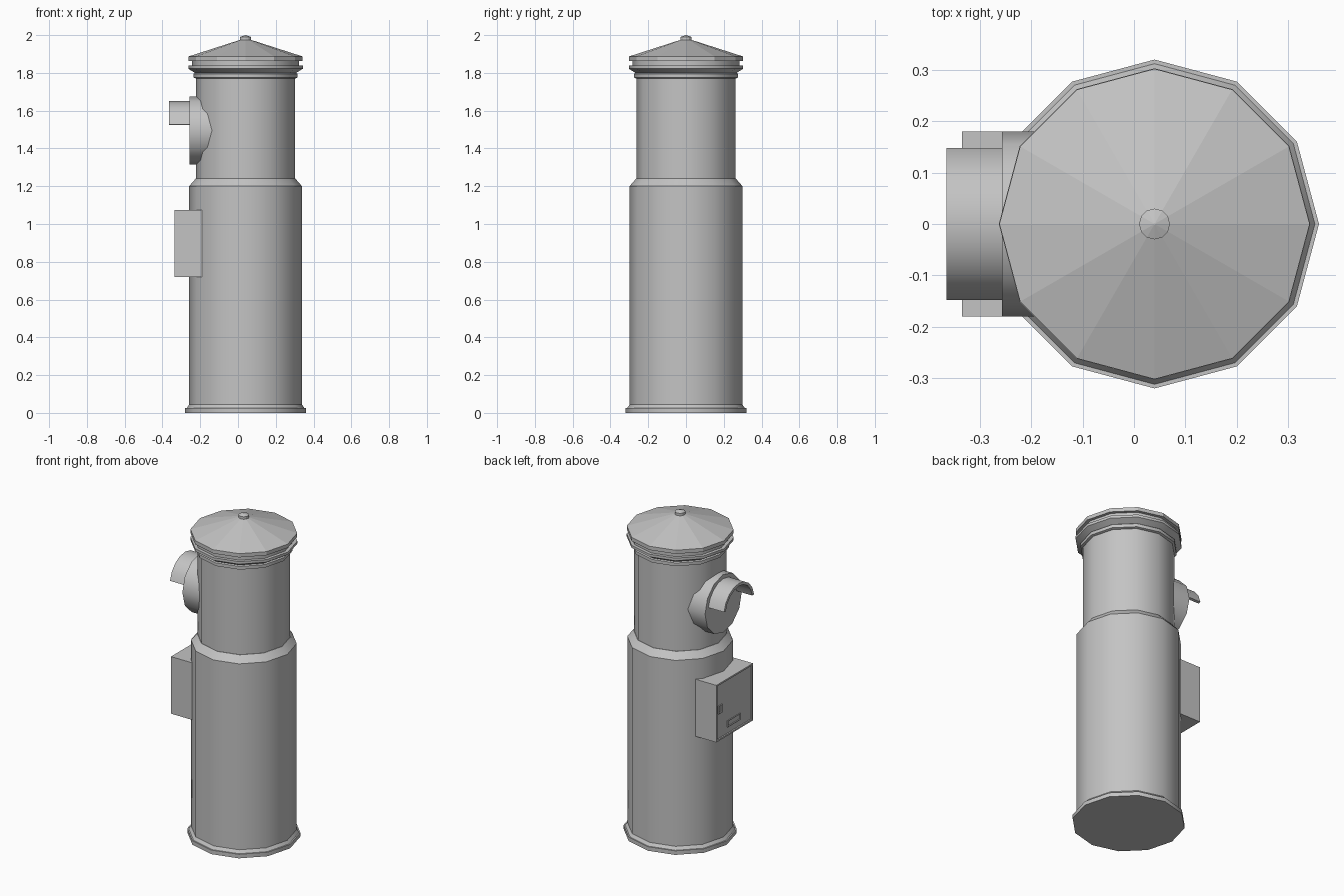
import bpy, bmesh
from math import radians, cos, sin, pi

cube = bpy.data.objects.get("Cube")
if cube:
    bpy.data.objects.remove(cube, do_unlink=True)

SIDES = 12
AXIS_X = 0.04

grey = bpy.data.materials.new("painted_grey")
grey.use_nodes = True
colour = (0.55, 0.55, 0.55, 1)
grey.diffuse_color = colour
grey.node_tree.nodes["Principled BSDF"].inputs["Base Color"].default_value = colour


def finish(name, bm, smooth=False):
    bmesh.ops.recalc_face_normals(bm, faces=bm.faces)
    mesh = bpy.data.meshes.new(name)
    bm.to_mesh(mesh)
    bm.free()
    mesh.materials.append(grey)
    obj = bpy.data.objects.new(name, mesh)
    bpy.context.collection.objects.link(obj)
    if smooth:
        bpy.ops.object.select_all(action='DESELECT')
        obj.select_set(True)
        bpy.context.view_layer.objects.active = obj
        bpy.ops.object.shade_smooth_by_angle(angle=radians(33))
    return obj


def turned(name, profile, smooth=True):
    """Spin a (radius, height) profile around the tower axis, closing both ends."""
    bm = bmesh.new()
    rings = []
    for r, z in profile:
        rings.append([bm.verts.new((AXIS_X + r * cos(2 * pi * i / SIDES),
                                    r * sin(2 * pi * i / SIDES), z))
                      for i in range(SIDES)])
    for a, b in zip(rings, rings[1:]):
        for i in range(SIDES):
            j = (i + 1) % SIDES
            bm.faces.new((a[i], a[j], b[j], b[i]))
    bm.faces.new(rings[0])
    bm.faces.new(rings[-1])
    return finish(name, bm, smooth)


def box(name, low, high, inset=0):
    """Box between two corners, with an optional recessed panel on its -x face."""
    bm = bmesh.new()
    bmesh.ops.create_cube(bm, size=1)
    for v in bm.verts:
        v.co = [(l + h) / 2 + c * (h - l) for l, h, c in zip(low, high, v.co)]
    if inset:
        face = [f for f in bm.faces if f.normal.x < -0.9]
        bmesh.ops.inset_region(bm, faces=face, thickness=inset, depth=0)
        bmesh.ops.inset_region(bm, faces=face, thickness=0.003, depth=-0.006)
    return finish(name, bm)


# Tower: base flange, lower drum, shoulder and upper drum
turned("base_flange", [(0.32, 0), (0.32, 0.025), (0.312, 0.025), (0.298, 0.045)])
turned("lower_drum", [(0.299, 0.04), (0.299, 1.2), (0.264, 1.24)])
turned("upper_drum", [(0.262, 1.23), (0.262, 1.78)])

# Collar mouldings and roof
turned("collar", [(0.262, 1.77), (0.275, 1.775), (0.275, 1.795), (0.268, 1.80),
                  (0.303, 1.822), (0.303, 1.838), (0.283, 1.838), (0.283, 1.864)])
turned("roof", [(0.302, 1.864), (0.302, 1.887), (0.028, 1.975)], smooth=False)
turned("finial", [(0.03, 1.968), (0.03, 1.99), (0.002, 2.0)], smooth=False)

# Lamp housing pointing to -x
LAMP_Z = 1.495
bm = bmesh.new()
ends = []
for x in (-0.257, -0.1):
    ends.append([bm.verts.new((x, 0.18 * cos(2 * pi * i / SIDES),
                               LAMP_Z + 0.18 * sin(2 * pi * i / SIDES)))
                 for i in range(SIDES)])
for i in range(SIDES):
    j = (i + 1) % SIDES
    bm.faces.new((ends[0][i], ends[0][j], ends[1][j], ends[1][i]))
for ring in ends:
    bm.faces.new(ring)
finish("lamp_housing", bm, True)

# Arched hood over the lamp
bm = bmesh.new()
STEPS = 8
sections = []
for k in range(STEPS + 1):
    a = radians(10 + 160 * k / STEPS)
    sections.append([bm.verts.new((x, r * cos(a), 1.5 + r * sin(a)))
                     for x, r in ((-0.365, 0.15), (-0.255, 0.15),
                                  (-0.255, 0.133), (-0.365, 0.133))])
for a, b in zip(sections, sections[1:]):
    for i in range(4):
        j = (i + 1) % 4
        bm.faces.new((a[i], a[j], b[j], b[i]))
bm.faces.new(sections[0])
bm.faces.new(sections[-1])
finish("lamp_hood", bm, True)

# Equipment cabinet with recessed door, latch and plate
box("cabinet", (-0.335, -0.18, 0.72), (-0.19, 0.18, 1.075), inset=0.014)
box("cabinet_latch", (-0.335, 0.12, 0.885), (-0.328, 0.155, 0.935), inset=0.006)
box("cabinet_plate", (-0.334, -0.06, 0.77), (-0.328, 0.065, 0.81), inset=0.006)
